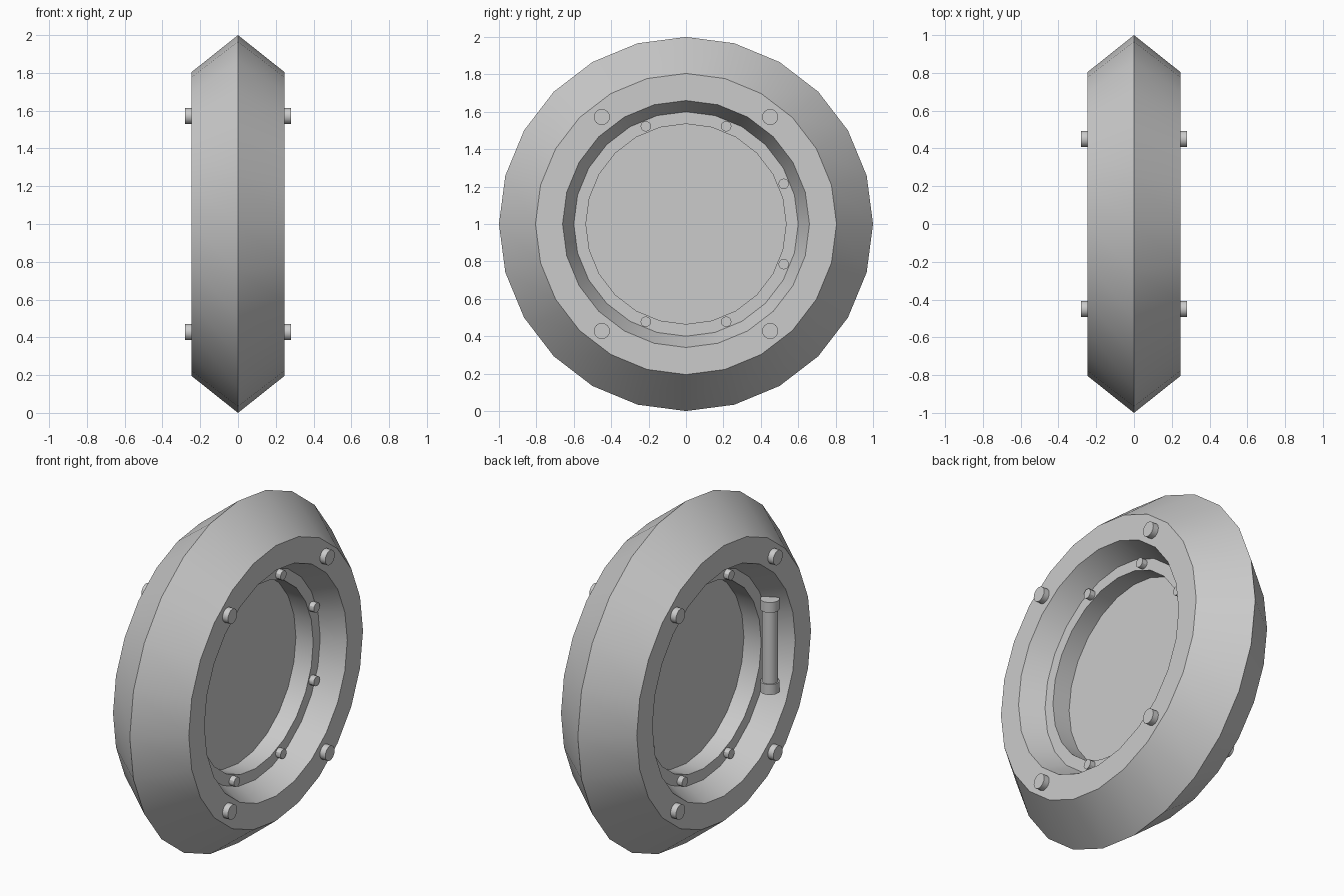
import bpy, bmesh, math
from mathutils import Matrix

if "Cube" in bpy.data.objects:
    bpy.data.objects.remove(bpy.data.objects["Cube"])

CZ = 1.0  # height of the window axis


def finish(name, bm):
    bmesh.ops.recalc_face_normals(bm, faces=bm.faces[:])
    mesh = bpy.data.meshes.new(name)
    bm.to_mesh(mesh)
    bm.free()
    ob = bpy.data.objects.new(name, mesh)
    bpy.context.collection.objects.link(ob)
    bpy.ops.object.select_all(action='DESELECT')
    ob.select_set(True)
    bpy.context.view_layer.objects.active = ob
    bpy.ops.object.shade_smooth_by_angle(angle=math.radians(30))
    return ob


def lathe_x(name, profile, n=24):
    """Revolve a closed (x, radius) profile about the window axis."""
    bm = bmesh.new()
    rings = []
    for i in range(n):
        a = 2 * math.pi * i / n
        rings.append([bm.verts.new((x, r * math.cos(a), CZ + r * math.sin(a)))
                      for x, r in profile])
    m = len(profile)
    for i in range(n):
        p, q = rings[i], rings[(i + 1) % n]
        for j in range(m):
            k = (j + 1) % m
            bm.faces.new((p[j], p[k], q[k], q[j]))
    return finish(name, bm)


def cylinder(name, centre, radius, length, axis='Z', n=16):
    bm = bmesh.new()
    rot = Matrix.Rotation(math.pi / 2, 4, 'Y') if axis == 'X' else Matrix()
    bmesh.ops.create_cone(bm, cap_ends=True, segments=n, radius1=radius,
                          radius2=radius, depth=length,
                          matrix=Matrix.Translation(centre) @ rot)
    return finish(name, bm)


# Frame: pointed rim, flat face, sloped recess and inner retaining ring
half = [(0.245, 0.805), (0.245, 0.66), (0.112, 0.60), (0.112, 0.535)]
lathe_x("window_frame",
        [(0, 1.0)] + half + [(-x, r) for x, r in reversed(half)])

# Glass pane in the middle of the frame
bm = bmesh.new()
bmesh.ops.create_circle(bm, cap_ends=True, segments=24, radius=0.535,
                        matrix=Matrix.Translation((0, 0, CZ)) @ Matrix.Rotation(math.pi / 2, 4, 'Y'))
finish("glass_pane", bm)

# Bolts on both faces; the hinge takes the place of two ring bolts
ring_spots = [(0.215, 0.522), (0.522, 0.215), (-0.215, 0.522)]
for s in (-1, 1):
    for t in (-1, 1):
        for y in (-0.45, 0.45):
            cylinder("frame_bolt", (s * 0.26, y, CZ + t * 0.572), 0.043, 0.04, 'X')
        for y, z in ring_spots:
            cylinder("ring_bolt", (s * 0.126, y, CZ + t * z), 0.028, 0.036, 'X', 12)

# Hinge: upright pin with a collar at each end, on the -x face
HX, HY = -0.168, -0.535
cylinder("hinge_pin", (HX, HY, CZ), 0.043, 0.42)
for t in (-1, 1):
    cylinder("hinge_collar", (HX, HY, CZ + t * 0.24), 0.051, 0.06)
